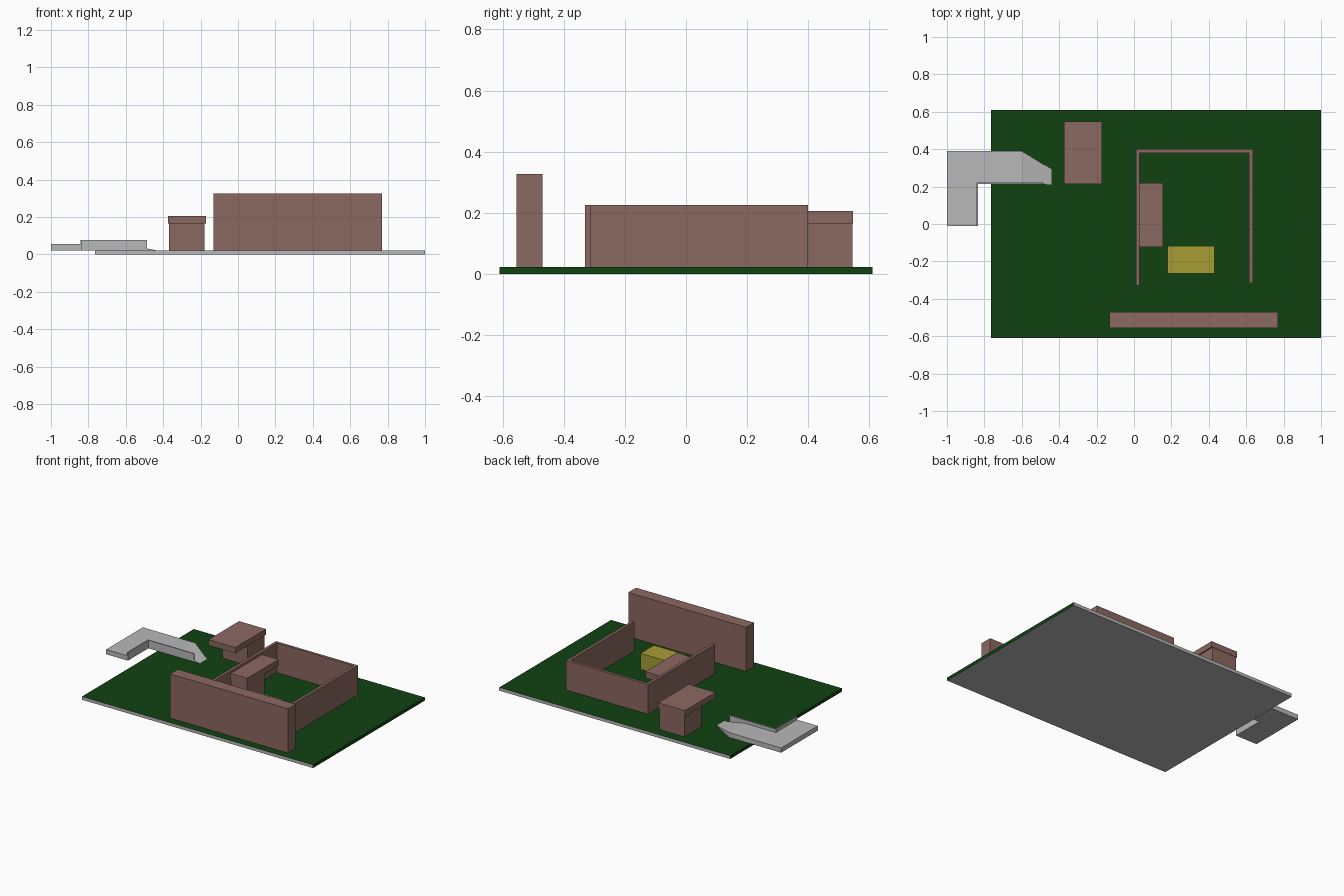
import bpy, bmesh

if "Cube" in bpy.data.objects:
    bpy.data.objects.remove(bpy.data.objects["Cube"])


def material(name, rgb):
    m = bpy.data.materials.new(name)
    m.diffuse_color = (*rgb, 1)
    m.use_nodes = True
    m.node_tree.nodes["Principled BSDF"].inputs["Base Color"].default_value = m.diffuse_color
    return m


GREEN = material("grass_green", (0.005, 0.055, 0.006))
BROWN = material("clay_brown", (0.26, 0.14, 0.12))
GREY = material("concrete_grey", (0.48, 0.48, 0.48))
YELLOW = material("mustard_yellow", (0.39, 0.34, 0.035))
G = 0.022  # ground level


def prism(name, outline, z0, top, mat):
    """Extrude a plan outline from z0 up to top(x); faces stay flat."""
    bm = bmesh.new()
    lo = [bm.verts.new((x, y, z0)) for x, y in outline]
    hi = [bm.verts.new((x, y, top(x))) for x, y in outline]
    bm.faces.new(lo[::-1])
    bm.faces.new(hi)
    n = len(lo)
    for i in range(n):
        j = (i + 1) % n
        bm.faces.new((lo[i], lo[j], hi[j], hi[i]))
    bmesh.ops.recalc_face_normals(bm, faces=bm.faces)
    me = bpy.data.meshes.new(name)
    bm.to_mesh(me)
    bm.free()
    ob = bpy.data.objects.new(name, me)
    bpy.context.collection.objects.link(ob)
    me.materials.append(mat)
    return ob


def box(name, x0, x1, y0, y1, z0, z1, mat):
    return prism(name, [(x0, y0), (x1, y0), (x1, y1), (x0, y1)], z0, lambda x: z1, mat)


# Ground slab: green top and short sides, grey long sides and underside
ground = box("ground", -0.765, 1, -0.61, 0.61, 0, G, GREEN)
ground.data.materials.append(GREY)
for p in ground.data.polygons:
    if abs(p.normal.y) > 0.5 or p.normal.z < -0.5:
        p.material_index = 1

# Tall front wall
box("front_wall", -0.13, 0.77, -0.555, -0.47, G, 0.327, BROWN)

# Three-sided yard wall
prism("yard_wall", [(0.01, -0.33), (0.03, -0.33), (0.03, 0.38), (0.615, 0.38),
                    (0.615, -0.315), (0.635, -0.315), (0.635, 0.4), (0.01, 0.4)],
      G, lambda x: 0.226, BROWN)

# Two huts, each a solid body with a roof overhanging on one side
box("back_hut_body", -0.37, -0.178, 0.36, 0.545, G, 0.166, BROWN)
box("back_hut_roof", -0.375, -0.17, 0.213, 0.547, 0.165, 0.205, BROWN)
box("yard_hut_body", 0.03, 0.153, -0.12, 0.07, G, 0.166, BROWN)
box("yard_hut_roof", 0.03, 0.156, -0.122, 0.22, 0.165, 0.208, BROWN)

# Yellow block
box("yellow_block", 0.18, 0.43, -0.265, -0.118, G, 0.132, YELLOW)

# Bent walkway, its ramp down to the ground, and the low inner kerb
prism("walkway", [(-1, -0.01), (-0.84, -0.01), (-0.84, 0.22), (-0.6, 0.22),
                  (-0.6, 0.39), (-1, 0.39)], G, lambda x: 0.055, GREY)
prism("walkway_ramp", [(-0.6, 0.215), (-0.44, 0.212), (-0.44, 0.292), (-0.6, 0.39)],
      G, lambda x: 0.055 - (x + 0.6) * 0.2, GREY)
prism("walkway_kerb", [(-0.842, -0.01), (-0.834, -0.01), (-0.834, 0.213), (-0.487, 0.213),
                       (-0.487, 0.221), (-0.842, 0.221)], G, lambda x: 0.078, GREY)
